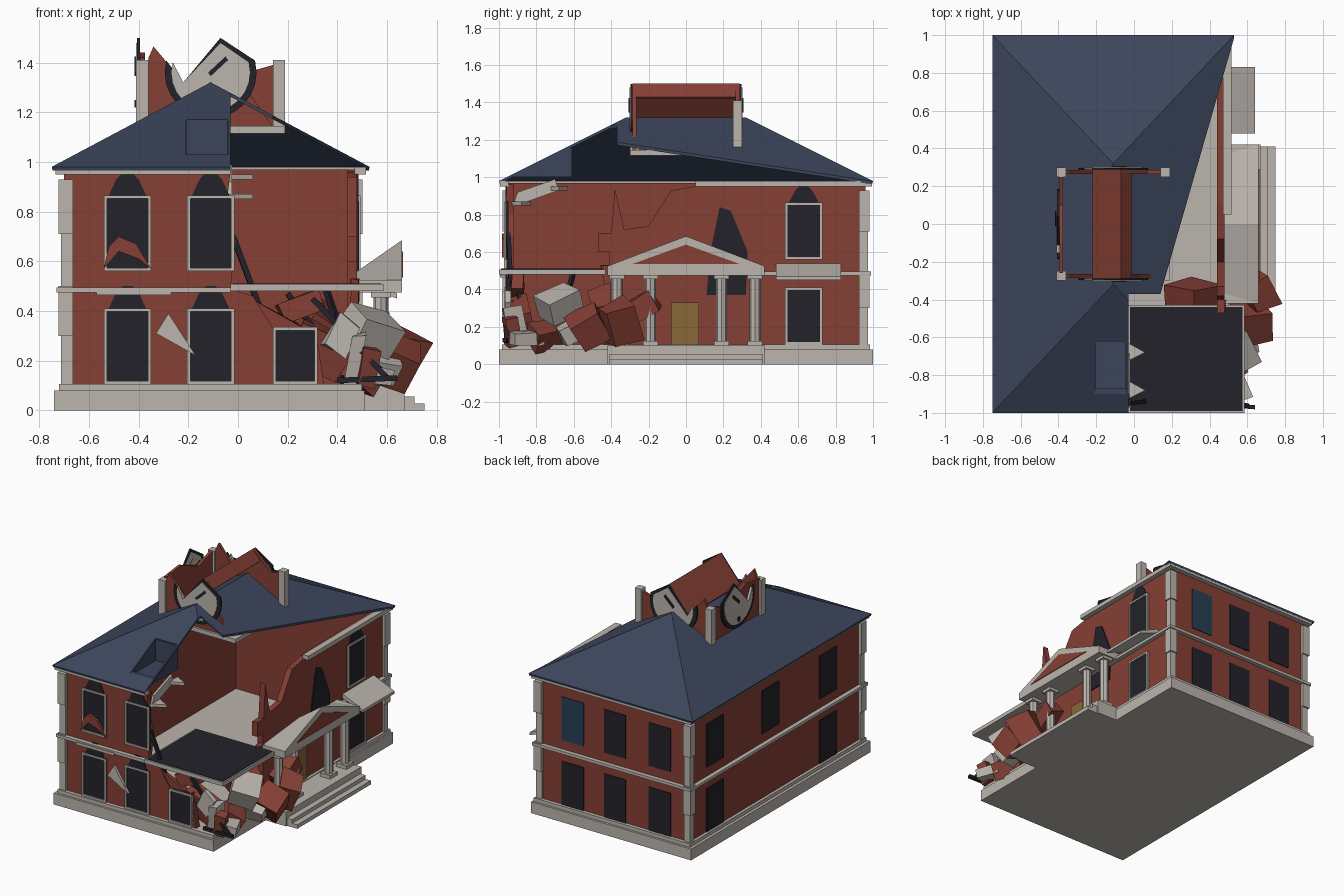
import bpy, bmesh, math, random
from mathutils import Vector, Euler

if "Cube" in bpy.data.objects:
    bpy.data.objects.remove(bpy.data.objects["Cube"])
random.seed(4)

def mat(name, c):
    m = bpy.data.materials.new(name)
    m.diffuse_color = (*c, 1)
    m.use_nodes = True
    m.node_tree.nodes["Principled BSDF"].inputs["Base Color"].default_value = m.diffuse_color
    return m
RED = mat("brick", (.24, .05, .035))
BLUE = mat("slate", (.045, .06, .105))
DARK = mat("dark", (.016, .016, .023))
STONE = mat("stone", (.5, .46, .42))
GOLD = mat("door_wood", (.25, .14, .04))
GLASS = mat("blue_glass", (.02, .05, .09))

def mesh(name, verts, faces, m):
    bm = bmesh.new()
    vs = [bm.verts.new(v) for v in verts]
    for f in faces:
        bm.faces.new([vs[i] for i in f])
    bmesh.ops.recalc_face_normals(bm, faces=bm.faces)
    me = bpy.data.meshes.new(name)
    bm.to_mesh(me)
    bm.free()
    o = bpy.data.objects.new(name, me)
    me.materials.append(m)
    bpy.context.collection.objects.link(o)
    return o

def prism(name, pts, axis, lo, hi, m):
    """Outline extruded along an axis: x uses (y,z), y uses (x,z), z uses (x,y)."""
    put = {'x': lambda a, b, t: (t, a, b), 'y': lambda a, b, t: (a, t, b), 'z': lambda a, b, t: (a, b, t)}[axis]
    n = len(pts)
    faces = [list(range(n)), list(range(n, 2 * n))]
    faces += [(i, (i + 1) % n, n + (i + 1) % n, n + i) for i in range(n)]
    return mesh(name, [put(a, b, lo) for a, b in pts] + [put(a, b, hi) for a, b in pts], faces, m)

def box(name, x0, x1, y0, y1, z0, z1, m):
    return prism(name, [(x0, y0), (x1, y0), (x1, y1), (x0, y1)], 'z', z0, z1, m)

def chunk(name, loc, size, rot, m, rough=.15):
    """Tilted, slightly skewed broken block."""
    o = box(name, -.5, .5, -.5, .5, -.5, .5, m)
    R = Euler([math.radians(a) for a in rot]).to_matrix()
    for v in o.data.vertices:
        j = Vector([random.uniform(1 - rough * 2, 1) for _ in range(3)])
        v.co = R @ Vector([c * s * k for c, s, k in zip(v.co, size, j)]) + Vector(loc)
    return o

def beam(name, a, b, w=.022, m=DARK):
    a, b = Vector(a), Vector(b)
    o = box(name, -w / 2, w / 2, -w / 2, w / 2, 0, (b - a).length, m)
    q = (b - a).to_track_quat('Z', 'Y')
    for v in o.data.vertices:
        v.co = q @ v.co + a
    return o

def window(name, axis, face, out, c, w, z0, z1, frame=True, arch=False, m=DARK):
    """Pane on a wall face, with optional stone frame and pointed head."""
    a, b = c - w / 2, c + w / 2
    def panel(n, pts, d, mm):
        prism(n, pts, axis, face - out * .01, face + out * d, mm)
    panel(name + "_pane", [(a, z0), (b, z0), (b, z1), (a, z1)], .006, m)
    if frame:
        t = .013
        for k, (p, q, r, s) in enumerate([(a, a + t, z0, z1), (b - t, b, z0, z1), (a, b, z1 - t, z1), (a, b, z0, z0 + t)]):
            panel(f"{name}_frame_{k}", [(p, r), (q, r), (q, s), (p, s)], .014, STONE)
    if arch:
        panel(name + "_arch", [(a + .02, z1), (b - .02, z1), (c + .045, z1 + .065), (c + .02, z1 + .09),
                               (c - .02, z1 + .09), (c - .045, z1 + .065)], .005, DARK)

# Base, portico floor and steps
box("base", -.74, .51, -1, 1, 0, .08, STONE)
box("base_upper", -.72, .5, -.985, .985, .08, .105, STONE)
box("portico_floor", .49, .67, -.42, .42, 0, .1, STONE)
box("step_upper", .6, .71, -.41, .41, 0, .055, STONE)
box("step_lower", .6, .75, -.41, .41, 0, .028, STONE)

# Hollow shell of walls, broken at the front right corner
prism("front_wall", [(-.7, .08), (.35, .08), (.31, .34), (.16, .3), (.06, .46), (-.03, .49), (-.01, .68),
                     (-.05, .8), (-.03, .96), (-.7, .96)], 'y', -.96, -.92, RED)
box("left_wall", -.7, -.66, -.96, .96, .08, .97, RED)
box("back_wall", -.7, .48, .92, .96, .08, .97, RED)
prism("right_wall", [(.96, .08), (-.4, .08), (-.41, .6), (-.47, .6), (-.47, .7), (-.4, .7), (-.38, .94),
                     (-.33, .72), (-.2, .74), (-.08, .93), (.1, .96), (.96, .97)], 'x', .44, .48, RED)

# String course, cornice and staggered corner stones
for n, z0, z1, d in (("belt", .475, .495, .03), ("cornice", .95, .98, .035)):
    box(n + "_left", -.7 - d, -.69, -.96 - d, .96 + d, z0, z1, STONE)
    box(n + "_back", -.7, .48 + d, .95, .96 + d, z0, z1, STONE)
    box(n + "_front", -.7, -.03, -.96 - d, -.95, z0, z1, STONE)
    box(n + "_right", .47, .48 + d, .05 if z0 > .9 else .42, .96, z0, z1, STONE)
for i, (z0, z1) in enumerate([(.1, .3), (.3, .5), (.5, .71), (.71, .93)]):
    e = .022 if i % 2 else .012
    for n, x, y in (("front_left", -.7, -.96), ("back_left", -.7, .96), ("back_right", .48, .96)):
        sx, sy = (1 if x > 0 else -1), (1 if y > 0 else -1)
        xs = sorted((x - sx * .035, x + sx * e))
        ys = sorted((y - sy * .035, y + sy * e))
        box(f"quoin_{n}_{i}", *xs, *ys, z0, z1, STONE)

# Windows on all sides
for i, (z0, z1) in enumerate([(.105, .41), (.56, .865)]):
    for k, x in enumerate((-.445, -.11)):
        window(f"front_window_{i}{k}", 'y', -.96, -1, x, .19, z0, z1, arch=True)
    window(f"right_window_{i}", 'x', .48, 1, .63, .2, z0, z1, arch=i == 1)
    for k, x in enumerate((-.47, -.12, .21)):
        window(f"back_window_{i}{k}", 'y', .96, 1, x, .17, z0, z1, False, m=GLASS if (i, k) == (1, 2) else DARK)
    for k, y in enumerate((.68, .06, -.58)):
        if i or k != 1:
            window(f"left_window_{i}{k}", 'x', -.7, -1, y, .19, z0, z1, False)
window("broken_window", 'y', -.96, -1, .23, .18, .105, .335)
prism("red_arch", [(-.54, .57), (-.52, .66), (-.48, .7), (-.41, .67), (-.35, .57), (-.4, .61), (-.48, .64)],
      'y', -.985, -.965, RED)
prism("breach_arch", [(.11, .37), (.13, .6), (.18, .84), (.24, .82), (.33, .6), (.32, .37)], 'x', .475, .488, DARK)
box("front_ledge", -.57, -.27, -.995, -.95, .465, .485, STONE)
prism("fallen_awning", [(.48, .54), (.64, .47), (.64, .45), (.48, .51)], 'y', .48, .83, STONE)
box("door", .47, .49, -.08, .07, .1, .33, GOLD)

# Portico: columns, entablature, sagging pediment
for i, y in enumerate((-.37, -.19, .19, .37)):
    prism(f"column_{i}", [(.575 + .03 * math.cos(a * math.pi / 4), y + .03 * math.sin(a * math.pi / 4))
                          for a in range(8)], 'z', .1, .48, STONE)
    for n, z0, z1 in (("foot", .1, .125), ("cap", .455, .48)):
        box(f"column_{n}_{i}", .535, .615, y - .04, y + .04, z0, z1, STONE)
box("entablature", .48, .66, -.42, .42, .475, .525, STONE)
mesh("pediment_roof", [(.66, -.42, .525), (.66, .42, .525), (.66, 0, .685), (.48, -.42, .52), (.48, .42, .52), (.48, 0, .56)],
     [(0, 1, 2), (3, 4, 5), (0, 2, 5, 3), (1, 2, 5, 4), (0, 1, 4, 3)], STONE)
prism("tympanum", [(-.29, .535), (.29, .535), (0, .64)], 'x', .65, .665, RED)

# Hipped roof shell with the front right torn away and a sunken dormer
roof = mesh("roof", [(-.75, -1, .98), (.53, -1, .98), (.53, 1, .98), (-.75, 1, .98), (-.11, -.32, 1.32), (-.11, .32, 1.32)],
            [(0, 1, 4), (1, 2, 5, 4), (2, 3, 5), (3, 0, 4, 5)], BLUE)
sol = roof.modifiers.new("thickness", 'SOLIDIFY')
sol.thickness, sol.offset = .015, -1
tear = prism("tear_cutter", [(.54, 1.02), (.14, -.37), (-.03, -.37), (-.03, -1.2), (1, -1.2), (1, 1.02)], 'z', .5, 1.6, BLUE)
pit = box("dormer_cutter", -.21, -.04, -.91, -.62, 1.03, 1.4, BLUE)
for c in (tear, pit):
    c.hide_render = True
    b = roof.modifiers.new("cut", 'BOOLEAN')
    b.operation, b.solver, b.object = 'DIFFERENCE', 'EXACT', c
dg = bpy.context.evaluated_depsgraph_get()
roof.data = bpy.data.meshes.new_from_object(roof.evaluated_get(dg))
roof.modifiers.clear()
for c in (tear, pit):
    bpy.data.objects.remove(c)
box("dormer_floor", -.21, -.04, -.93, -.62, 1.0, 1.015, BLUE)
box("dormer_back", -.21, -.04, -.625, -.61, 1.0, 1.165, BLUE)
for n, x in (("left", -.215), ("right", -.045)):
    prism("dormer_side_" + n, [(-.95, 1.0), (-.62, 1.0), (-.62, 1.165)], 'x', x, x + .01, BLUE)

# Clock tower: stone edging, posts, jagged brick walls
for n, y in (("front", -.3), ("back", .25)):
    box("tower_base_" + n, -.41, .19, y, y + .05, 1.115, 1.145, STONE)
for n, x in (("left", -.41), ("right", .14)):
    box("tower_base_" + n, x, x + .05, -.3, .3, 1.115, 1.145, STONE)
for n, x, y in (("front_left", -.41, -.3), ("back_left", -.41, .25), ("back_right", .14, .25)):
    box("tower_post_" + n, x, x + .05, y, y + .05, 1.12, 1.41, STONE)
top = [(-.36, 1.42), (-.34, 1.465), (-.22, 1.32), (-.07, 1.5)]
prism("tower_front", [(.14, 1.14), (-.36, 1.14)] + top + [(-.02, 1.44), (.03, 1.3)], 'y', -.285, -.265, RED)
prism("tower_back", [(.14, 1.14), (-.36, 1.14)] + top + [(.07, 1.37), (.14, 1.39)], 'y', .265, .285, RED)
prism("tower_left", [(-.26, 1.14), (.26, 1.14), (.26, 1.41), (.1, 1.36), (-.1, 1.44), (-.26, 1.42)], 'x', -.395, -.375, RED)
prism("tower_fallen_panel", [(-.22, 1.32), (-.07, 1.5), (-.01, 1.43), (-.02, 1.42), (-.07, 1.475), (-.21, 1.305)],
      'y', -.27, .28, RED)

# Broken clock dials on three sides
def dial(name, axis, face, out, c):
    def part(n, r, d, m):
        pts = [(c + r * math.cos(math.radians(a)), 1.36 + r * math.sin(math.radians(a))) for a in range(165, 376, 15)]
        pts += [(c + .04, 1.36 + r * .75), (c - .11, 1.32)]
        prism(f"{name}_{n}", pts, axis, face, face + out * d, m)
    part("ring", .185, .012, DARK)
    part("face", .158, .016, STONE)
    for n, p in (("tick", [(-.01, -.14), (.01, -.14), (.01, -.11), (-.01, -.11)]),
                 ("hand", [(-.01, 0), (.0, -.015), (.07, .05), (.06, .065)])):
        prism(f"{name}_{n}", [(c + a, 1.36 + b) for a, b in p], axis, face, face + out * .022, DARK)
dial("clock_front", 'y', -.285, -1, -.11)
dial("clock_back", 'y', .285, 1, -.11)
dial("clock_left", 'x', -.395, -1, 0)

# Collapsed upper floor slab over the torn corner
box("floor_slab", -.03, .585, -1, -.43, .48, .508, STONE)
box("floor_slab_top", -.02, .575, -.99, -.44, .5, .511, DARK)

# Rubble: brick and stone chunks, beams, shards
for i, (loc, size, rot) in enumerate([
        ((.64, -.36, .22), (.16, .2, .24), (20, 15, 30)), ((.62, -.52, .2), (.2, .2, .2), (35, 20, 10)),
        ((.55, -.25, .3), (.12, .24, .14), (30, 10, 0)), ((.1, -.93, .3), (.26, .05, .26), (0, 25, 0)),
        ((.33, -.88, .24), (.28, .12, .2), (15, 30, 10)), ((.3, -.4, .28), (.22, .2, .3), (20, 40, 15)),
        ((.48, -.75, .16), (.14, .2, .14), (10, 30, 40)), ((.52, -.93, .17), (.08, .08, .18), (10, 5, 20)),
        ((.47, -.42, .48), (.04, .06, .12), (10, 0, 0)), ((.25, -.9, .42), (.2, .08, .1), (0, -20, 0))]):
    chunk(f"brick_rubble_{i}", loc, size, rot, RED)
for i, (loc, size, rot) in enumerate([
        ((.53, -.68, .32), (.2, .22, .16), (25, 20, 30)), ((.58, -.6, .18), (.14, .2, .12), (30, 10, 10)),
        ((.47, -.91, .2), (.06, .12, .24), (10, 10, 0)), ((.55, -.85, .14), (.1, .2, .08), (0, 10, 20)),
        ((.42, -.95, .3), (.12, .04, .16), (0, 30, 0))]):
    chunk(f"stone_rubble_{i}", loc, size, rot, STONE)
for i, (a, b) in enumerate([((-.02, -.95, .7), (.13, -.93, .3)), ((.3, -.95, .45), (.6, -.96, .13)),
                            ((.2, -.9, .47), (.4, -.88, .2)), ((.4, -.95, .12), (.64, -.97, .13)),
                            ((.35, -.6, .5), (.45, -.68, .2))]):
    beam(f"beam_{i}", a, b)
prism("stone_shard", [(-.33, .31), (-.28, .39), (-.17, .22)], 'y', -.985, -.965, STONE)
for i, (y, z) in enumerate([(-.68, .93), (-.88, .85)]):
    prism(f"eave_shard_{i}", [(-.04, y - .05), (-.03, y + .05), (.06, y)], 'z', z, z + .02, STONE)
prism("cornice_shard", [(-.93, .84), (-.68, .93), (-.7, .99), (-.9, .92)], 'x', -.04, -.025, STONE)
